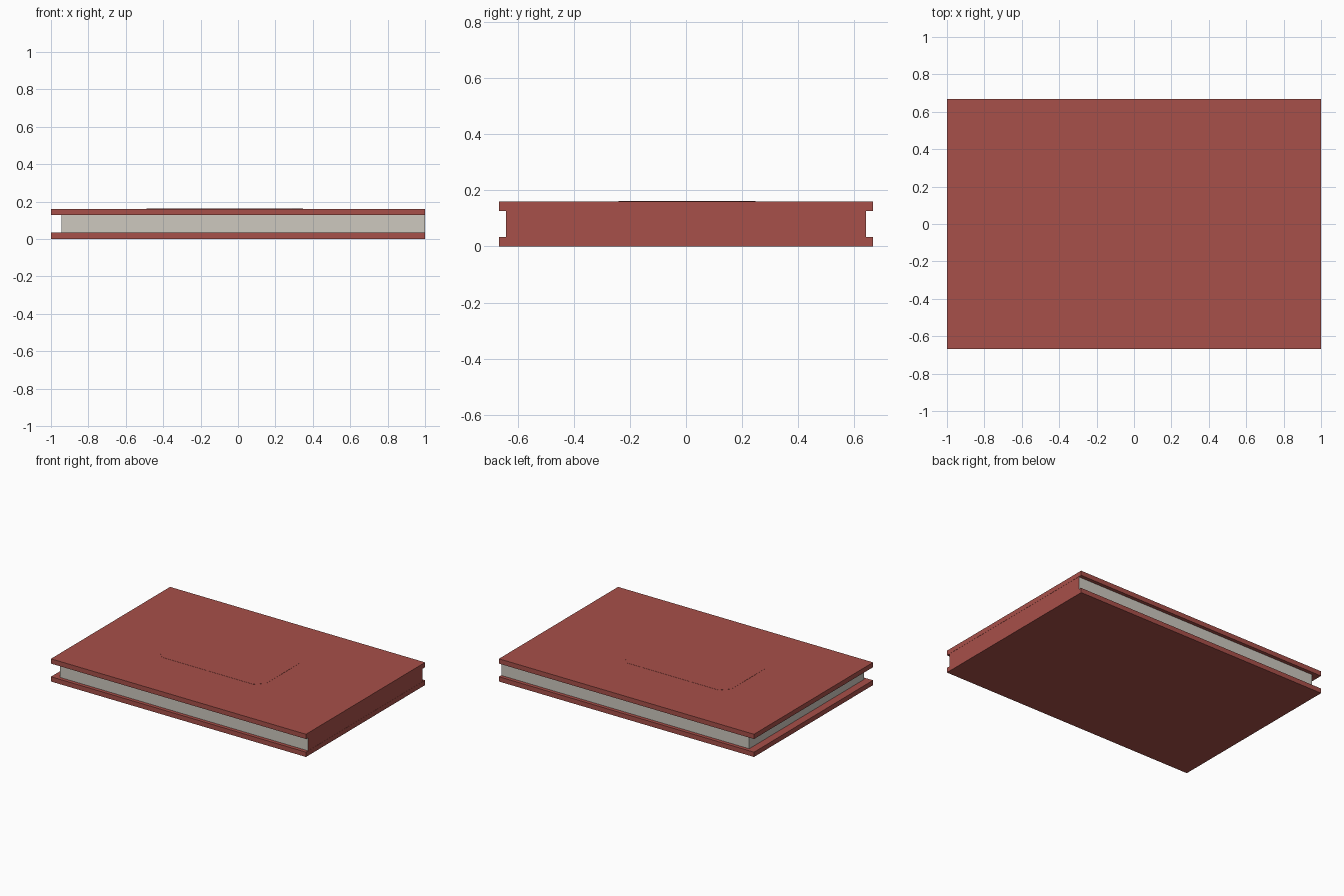
import bpy
import bmesh

cube = bpy.data.objects.get("Cube")
if cube:
    bpy.data.objects.remove(cube)


def make_material(name, color):
    mat = bpy.data.materials.new(name)
    mat.use_nodes = True
    mat.diffuse_color = (*color, 1)
    mat.node_tree.nodes["Principled BSDF"].inputs["Base Color"].default_value = (*color, 1)
    return mat


red = make_material("cover_red", (0.39, 0.08, 0.067))
cream = make_material("page_grey", (0.61, 0.58, 0.52))


def prism(name, outline, bottom, top, materials):
    """Extrude a flat outline between two heights."""
    bm = bmesh.new()
    base = bm.faces.new([bm.verts.new((x, y, bottom)) for x, y in outline])
    grown = bmesh.ops.extrude_face_region(bm, geom=[base])["geom"]
    for item in grown:
        if isinstance(item, bmesh.types.BMVert):
            item.co.z = top
    bmesh.ops.recalc_face_normals(bm, faces=bm.faces)
    mesh = bpy.data.meshes.new(name)
    bm.to_mesh(mesh)
    bm.free()
    for mat in materials:
        mesh.materials.append(mat)
    obj = bpy.data.objects.new(name, mesh)
    bpy.context.collection.objects.link(obj)
    return obj


def rectangle(x0, x1, half_depth):
    return [(x0, -half_depth), (x1, -half_depth), (x1, half_depth), (x0, half_depth)]


HEIGHT, BOARD = 0.161, 0.034

# Cover boards
board = rectangle(-1, 1, 0.667)
prism("bottom_cover", board, 0, BOARD, [red])
prism("top_cover", board, HEIGHT - BOARD, HEIGHT, [red])

# Page block, with its bound edge coloured as the spine
pages = prism("page_block", rectangle(-0.945, 0.999, 0.642),
              BOARD, HEIGHT - BOARD, [cream, red])
for face in pages.data.polygons:
    face.material_index = int(face.normal.x > 0.5)

# Chamfered title panel on the top cover
cx, cy, hx, hy, cut = -0.07, 0.004, 0.418, 0.244, 0.06
corner = [(hx, hy - cut), (hx - cut, hy)]
panel = []
for sx, sy in [(1, 1), (-1, 1), (-1, -1), (1, -1)]:
    points = corner if sx * sy > 0 else corner[::-1]
    panel += [(cx + sx * x, cy + sy * y) for x, y in points]
prism("title_panel", panel, HEIGHT - 0.002, HEIGHT + 0.001, [red])
